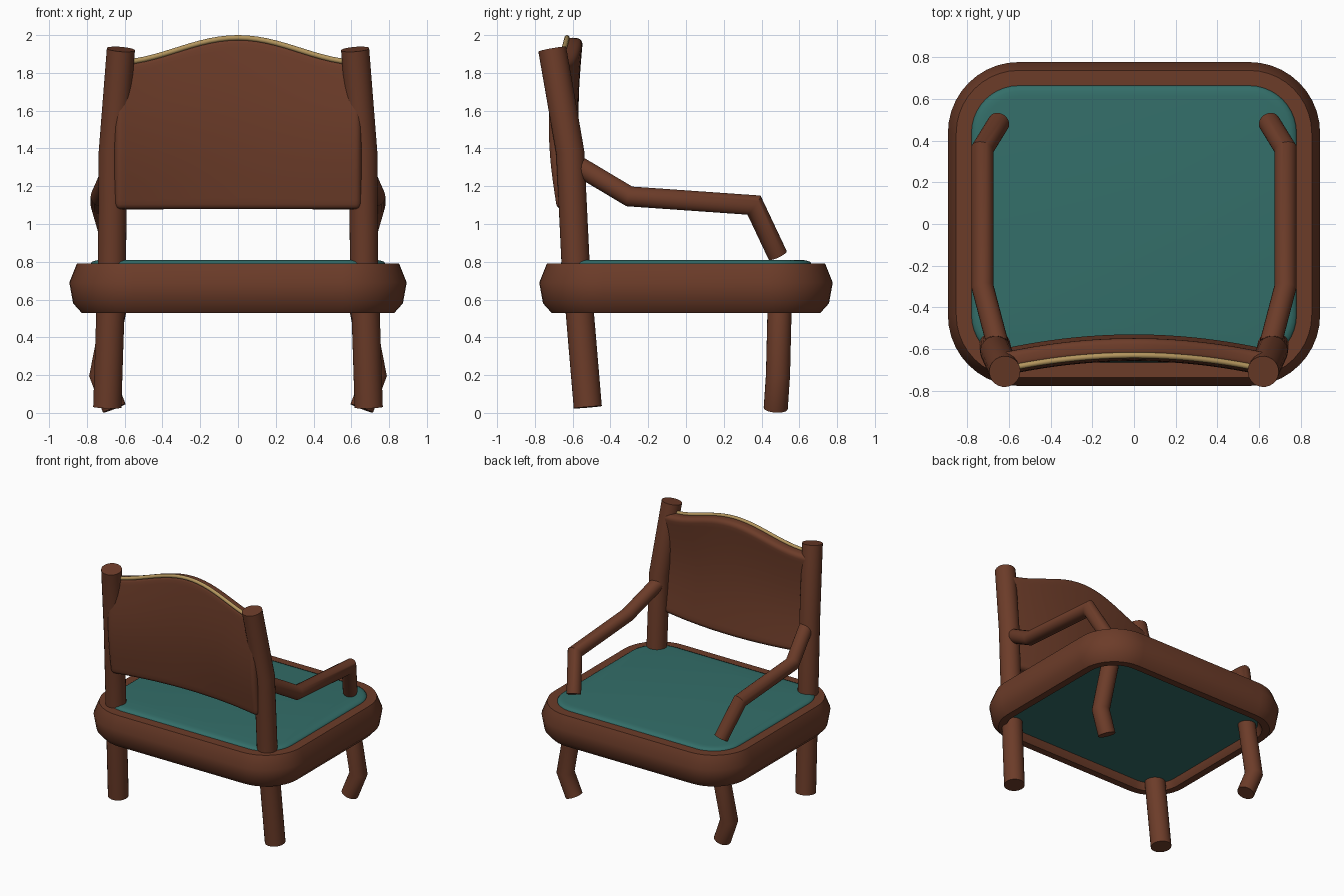
import bpy, bmesh, math
from mathutils import Vector

if "Cube" in bpy.data.objects:
    bpy.data.objects.remove(bpy.data.objects["Cube"], do_unlink=True)


def material(name, rgb):
    m = bpy.data.materials.new(name)
    m.use_nodes = True
    color = (*rgb, 1)
    m.diffuse_color = color
    for node in m.node_tree.nodes:
        if node.type == 'BSDF_PRINCIPLED':
            node.inputs["Base Color"].default_value = color
            node.inputs["Roughness"].default_value = 0.6
    return m


wood = material("brown_wood", (0.15, 0.045, 0.022))
fabric = material("teal_fabric", (0.033, 0.155, 0.14))
gold = material("gold_trim", (0.45, 0.30, 0.11))


def finish(name, bm, mat):
    """Turn a bmesh into a smooth-shaded object with sharp creases."""
    bmesh.ops.recalc_face_normals(bm, faces=bm.faces)
    mesh = bpy.data.meshes.new(name)
    bm.to_mesh(mesh)
    bm.free()
    mesh.materials.append(mat)
    ob = bpy.data.objects.new(name, mesh)
    bpy.context.collection.objects.link(ob)
    bpy.ops.object.select_all(action='DESELECT')
    ob.select_set(True)
    bpy.context.view_layer.objects.active = ob
    bpy.ops.object.shade_smooth_by_angle(angle=math.radians(40))
    return ob


def bridge(bm, a, b):
    n = len(a)
    for i in range(n):
        j = (i + 1) % n
        bm.faces.new((a[i], a[j], b[j], b[i]))


def tube(name, points, radius, mat, sides=24):
    """Round rod through the points, with mitred bends and flat ends."""
    pts = [Vector(p) for p in points]
    dirs = [(b - a).normalized() for a, b in zip(pts, pts[1:])]
    quat = dirs[0].to_track_quat('Z', 'Y')
    ring = []
    for i in range(sides):
        a = math.tau * i / sides
        ring.append(pts[0] + quat @ Vector((radius * math.cos(a), radius * math.sin(a), 0)))
    bm = bmesh.new()
    first = prev = [bm.verts.new(c) for c in ring]
    for i, d in enumerate(dirs):
        nxt = dirs[min(i + 1, len(dirs) - 1)]
        normal = (d + nxt).normalized()
        ring = [c + d * ((pts[i + 1] - c).dot(normal) / d.dot(normal)) for c in ring]
        cur = [bm.verts.new(c) for c in ring]
        bridge(bm, prev, cur)
        prev = cur
    bm.faces.new(first)
    bm.faces.new(prev)
    return finish(name, bm, mat)


HALF_X, HALF_Y, CORNER = 0.893, 0.777, 0.34


def seat_loop(bm, inset, z, steps=10):
    """Rounded rectangle, moved inward from the seat outline."""
    r = CORNER - inset
    verts = []
    for k, (sx, sy) in enumerate(((1, 1), (-1, 1), (-1, -1), (1, -1))):
        for i in range(steps + 1):
            a = (k + i / steps) * math.pi / 2
            verts.append(bm.verts.new((sx * (HALF_X - CORNER) + r * math.cos(a),
                                       sy * (HALF_Y - CORNER) + r * math.sin(a), z)))
    return verts


def seat_part(name, profile, mat, closed):
    bm = bmesh.new()
    loops = [seat_loop(bm, d, z) for d, z in profile]
    for a, b in zip(loops, loops[1:]):
        bridge(bm, a, b)
    if closed:
        bridge(bm, loops[-1], loops[0])
    else:
        bm.faces.new(loops[0])
        bm.faces.new(loops[-1])
    return finish(name, bm, mat)


# Seat: bulging wooden ring around a thin padded cushion
seat_part("seat_frame", [(0.04, 0.79), (0, 0.69), (0.02, 0.58), (0.065, 0.53),
                         (0.12, 0.53), (0.15, 0.58), (0.15, 0.74), (0.125, 0.79)], wood, True)
seat_part("seat_cushion", [(0.13, 0.58), (0.115, 0.64), (0.113, 0.79), (0.12, 0.80),
                           (0.14, 0.807), (0.165, 0.81)], fabric, False)

# Posts, front legs and armrests on both sides
for side, s in (("left", 1), ("right", -1)):
    tube("back_post_" + side, [(s * 0.692, -0.52, 0.03), (s * 0.667, -0.585, 0.80),
                               (s * 0.663, -0.613, 1.38), (s * 0.62, -0.708, 1.925)],
         0.075, wood)
    tube("front_leg_" + side, [(s * 0.655, 0.475, 0.024), (s * 0.722, 0.487, 0.20),
                               (s * 0.64, 0.497, 0.62)], 0.064, wood)
    tube("armrest_" + side, [(s * 0.655, -0.575, 1.31), (s * 0.727, -0.30, 1.146),
                             (s * 0.727, 0.36, 1.10), (s * 0.65, 0.485, 0.835)],
         0.053, wood)

# Backrest: panel bowed forward in the middle, with an arched top
PANEL_HALF, PANEL_BOTTOM = 0.655, 1.08


def panel_top(x):
    return 1.985 - 0.066 * (1 - math.cos(math.pi * x / PANEL_HALF))


def panel_point(x, v):
    z = PANEL_BOTTOM + v * (panel_top(x) - PANEL_BOTTOM)
    y = -0.57 - 0.02 * v - 0.033 * math.sin(math.pi * v) - 0.075 * (x / PANEL_HALF) ** 2
    return Vector((x, y, z))


COLS, ROWS = 24, 14
bm = bmesh.new()
grid = [[bm.verts.new(panel_point(PANEL_HALF * (2 * i / COLS - 1), j / ROWS))
         for i in range(COLS + 1)] for j in range(ROWS + 1)]
for low, high in zip(grid, grid[1:]):
    for i in range(COLS):
        bm.faces.new((low[i], low[i + 1], high[i + 1], high[i]))
panel = finish("backrest_panel", bm, wood)
solid = panel.modifiers.new("Thickness", 'SOLIDIFY')
solid.thickness = 0.09
solid.offset = 0
bevel = panel.modifiers.new("Rounded edges", 'BEVEL')
bevel.width = 0.032
bevel.segments = 4
bevel.limit_method = 'ANGLE'
bevel.angle_limit = math.radians(60)

# Gold piping along the rear top edge of the panel
path = []
for i in range(25):
    x = 0.6 * (i / 12 - 1)
    path.append(panel_point(x, 1) + Vector((0, -0.04, 0.001)))
tube("backrest_piping", path, 0.014, gold, 12)
